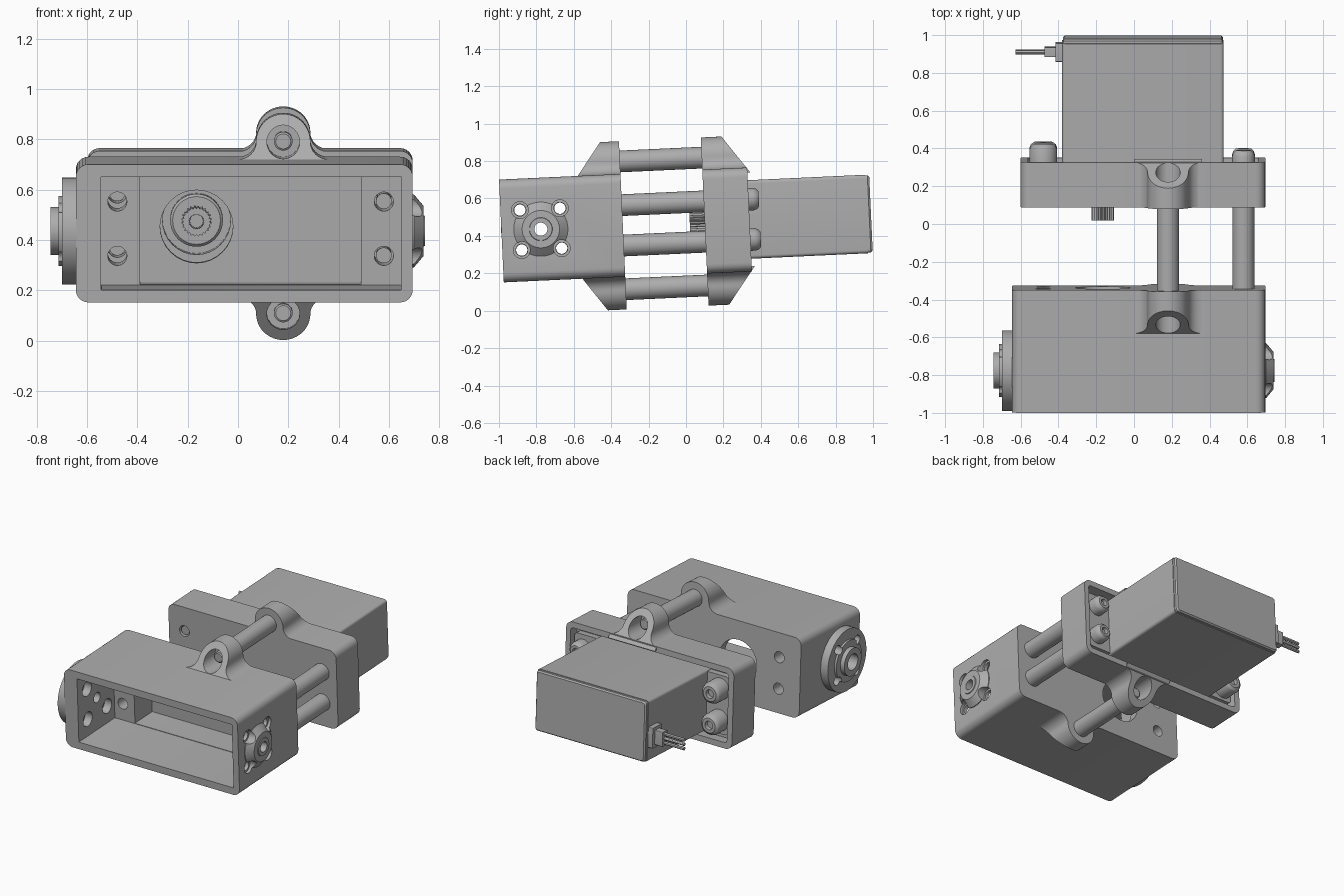
import bpy
import bmesh
from math import sin, cos, pi, radians
from mathutils import Matrix

if "Cube" in bpy.data.objects:
    bpy.data.objects.remove(bpy.data.objects["Cube"], do_unlink=True)

GREY = (0.42, 0.42, 0.42, 1)
grey = bpy.data.materials.new("plain_grey")
grey.use_nodes = True
grey.diffuse_color = GREY
grey.node_tree.nodes["Principled BSDF"].inputs["Base Color"].default_value = GREY

# The whole assembly leans slightly about x
TILT = Matrix.Translation((0, 0, 0.472)) @ Matrix.Rotation(radians(2.66), 4, "X")
parts = []


def loft(name, rings, axis="Y", keep=True):
    """Skin rings of (depth, a, b) points running along an axis."""
    bm = bmesh.new()
    loops = []
    for ring in rings:
        loops.append([bm.verts.new((a, t, b) if axis == "Y" else (t, a, b)) for t, a, b in ring])
    n = len(loops[0])
    for low, high in zip(loops, loops[1:]):
        for i in range(n):
            j = (i + 1) % n
            bm.faces.new((low[i], low[j], high[j], high[i]))
    bm.faces.new(loops[0])
    bm.faces.new(loops[-1])
    bmesh.ops.recalc_face_normals(bm, faces=bm.faces)
    mesh = bpy.data.meshes.new(name)
    bm.to_mesh(mesh)
    bm.free()
    mesh.materials.append(grey)
    obj = bpy.data.objects.new(name, mesh)
    bpy.context.collection.objects.link(obj)
    if keep:
        parts.append(obj)
    return obj


def lathe(name, a, b, profile, axis="Y", sides=40, keep=True):
    """Round part from (depth, radius) pairs."""
    rings = [[(t, a + r * cos(2 * pi * i / sides), b + r * sin(2 * pi * i / sides))
              for i in range(sides)] for t, r in profile]
    return loft(name, rings, axis, keep)


def rounded(t, a0, a1, b0, b1, r, steps=6):
    """Rounded rectangle ring at depth t."""
    ring = []
    for q, (a, b) in enumerate(((a1 - r, b1 - r), (a0 + r, b1 - r), (a0 + r, b0 + r), (a1 - r, b0 + r))):
        for k in range(steps + 1):
            ang = pi / 2 * (q + k / steps)
            ring.append((t, a + r * cos(ang), b + r * sin(ang)))
    return ring


def block(name, t0, t1, a0, a1, b0, b1, r=0.003, axis="Y", keep=True):
    return loft(name, [rounded(t, a0, a1, b0, b1, r) for t in (t0, t1)], axis, keep)


def hole(a, b, t0, t1, r, axis="Y"):
    return lathe("cutter", a, b, [(t0, r), (t1, r)], axis, 32, False)


def carve(obj, cutters):
    """Subtract cutters, bake the result and discard them."""
    for cutter in cutters:
        mod = obj.modifiers.new("cut", "BOOLEAN")
        mod.operation = "DIFFERENCE"
        mod.solver = "EXACT"
        mod.object = cutter
    bpy.context.view_layer.update()
    graph = bpy.context.evaluated_depsgraph_get()
    baked = bpy.data.meshes.new_from_object(obj.evaluated_get(graph))
    obj.modifiers.clear()
    obj.data = baked
    for cutter in cutters:
        bpy.data.objects.remove(cutter, do_unlink=True)


LUG_X, LUG_W, BOLT_W = 0.18, 0.342, 0.108
BOLT_XS = (-0.48, 0.58)
HORN_X = -0.165
PIVOT_V, PIVOT_HOLE = -0.777, 0.107
BOX_BACK, PLATE_FRONT = -0.338, 0.10
pivot_holes = [(PIVOT_V + i * PIVOT_HOLE, j * PIVOT_HOLE) for i in (-1, 1) for j in (-1, 1)]
bolt_spots = [(x, s * BOLT_W) for x in BOLT_XS for s in (-1, 1)]

# Hollow front housing with end bosses, rear window and side holes
housing = loft("front_housing", [rounded(t, -0.645, 0.695, -0.275, 0.275, 0.05)
                                 for t in (-0.988, BOX_BACK)])
cuts = [block("cutter", -1.1, -0.59, -0.545, 0.65, -0.225, 0.225, keep=False),
        block("cutter", -0.7, -0.40, -0.39, 0.49, -0.222, 0.222, keep=False),
        hole(HORN_X, 0, -0.5, -0.2, 0.145),
        hole(PIVOT_V, 0, -0.8, 0.8, 0.035, "X")]
cuts += [hole(x, w, -0.7, -0.2, 0.038) for x, w in bolt_spots]
for v, w in pivot_holes:
    cuts += [hole(v, w, -0.8, 0.8, 0.032, "X"), hole(v, w, -0.60, -0.5, 0.05, "X"),
             hole(v, w, 0.675, 0.8, 0.045, "X")]
carve(housing, cuts)

# Round flange with stepped hub on the right end
flange = lathe("pivot_flange", PIVOT_V, 0,
               [(-0.64, 0.213), (-0.70, 0.213), (-0.70, 0.14), (-0.715, 0.14),
                (-0.715, 0.095), (-0.745, 0.095)], "X", 56)
carve(flange, [hole(PIVOT_V, 0, -0.8, -0.6, 0.055, "X")]
      + [hole(v, w, -0.8, -0.6, 0.03, "X") for v, w in pivot_holes])

# Notched conical boss on the left end
boss = lathe("pivot_boss", PIVOT_V, 0,
             [(0.69, 0.145), (0.70, 0.145), (0.738, 0.10), (0.738, 0.062), (0.743, 0.06)], "X", 48)
carve(boss, [hole(PIVOT_V, 0, 0.6, 0.8, 0.035, "X")]
      + [hole(v, w, 0.6, 0.8, 0.045, "X") for v, w in pivot_holes])

# Rear mounting plate with a recess for the motor flange
plate = loft("rear_plate", [rounded(t, -0.60, 0.695, -0.278, 0.278, 0.05)
                            for t in (PLATE_FRONT, 0.34)])
carve(plate, [block("cutter", 0.27, 0.5, -0.56, 0.66, -0.238, 0.238, 0.02, keep=False),
              hole(HORN_X, 0, 0, 0.22, 0.135)]
      + [hole(x, w, 0, 0.25, 0.038) for x, w in bolt_spots if x < 0])


# Flared lugs with slanted, counterbored outer faces
def lug_outline():
    side = [(0.18, 0.25)]
    for k in range(9):
        ang = pi / 2 * k / 8
        side.append((0.18 - 0.072 * sin(ang), LUG_W - 0.067 * cos(ang)))
    arc = [(0.108 * cos(pi * k / 24), LUG_W + 0.108 * sin(pi * k / 24)) for k in range(1, 24)]
    return side + arc + [(-x, w) for x, w in reversed(side)]


for owner, flat, base, floor, out in (("front", BOX_BACK, -0.567, -0.40, -1),
                                      ("rear", PLATE_FRONT, 0.338, 0.16, 1)):
    for place, s in (("upper", 1), ("lower", -1)):
        outline = lug_outline()
        rings = [[(flat, LUG_X + x, s * w) for x, w in outline],
                 [(base - out * 0.73 * (w - 0.275), LUG_X + x, s * w) for x, w in outline]]
        lug = loft(f"{owner}_{place}_lug", rings)
        carve(lug, [hole(LUG_X, s * LUG_W, floor, floor + out * 0.4, 0.065)])
        lathe(f"{owner}_{place}_lug_stud", LUG_X, s * LUG_W,
              [(floor - out * 0.02, 0.037), (floor + out * 0.055, 0.037), (floor + out * 0.06, 0.03)])

# Four spacer rods and the studs in the housing bosses
for s, place in ((1, "upper"), (-1, "lower")):
    for x, w, spot in ((LUG_X, LUG_W, "lug"), (BOLT_XS[1], BOLT_W, "side")):
        lathe(f"{place}_{spot}_rod", x, s * w, [(BOX_BACK - 0.01, 0.058), (PLATE_FRONT + 0.01, 0.058)])
    lathe(f"{place}_side_stud", BOLT_XS[1], s * BOLT_W, [(-0.55, 0.031), (BOX_BACK, 0.031)])

# Motor body, flange, collar and splined shaft
body = [rounded(t, -0.38 + d, 0.475 - d, -0.21 + d, 0.21 - d, 0.018)
        for t, d in ((0.20, 0), (0.965, 0), (0.965, 0.004), (0.98, 0.004), (0.99, 0.012))]
loft("motor_body", body)
block("motor_flange", 0.26, 0.315, -0.545, 0.645, -0.20, 0.20, 0.02)
lathe("shaft_collar", HORN_X, 0, [(0.21, 0.105), (0.13, 0.105), (0.12, 0.095)])
TEETH = 24
spline = []
for t, scale in ((0.19, 1), (0.02, 1), (0.02, 0.5), (0.06, 0.48)):
    spline.append([(t, HORN_X + scale * r * cos(ang), scale * r * sin(ang))
                   for i in range(TEETH * 2)
                   for r, ang in [(0.06 if i % 2 else 0.052, pi * i / TEETH)]])
loft("splined_shaft", spline)

# Domed socket-head screws holding the motor flange
for x, w in bolt_spots:
    r, tip = (0.073, 0.43) if x < 0 else (0.06, 0.395)
    side = "right" if x < 0 else "left"
    level = "upper" if w > 0 else "lower"
    lathe(f"{side}_{level}_screw", x, w,
          [(0.11, 0.031), (0.31, 0.031), (0.31, r), (tip - 0.03, r), (tip - 0.012, 0.9 * r),
           (tip, 0.68 * r), (tip, 0.4 * r), (tip - 0.025, 0.36 * r)])

# Cable outlet and three wires
CABLE_V, CABLE_W = 0.91, -0.04
for name, x0, x1, dv, dw in (("cable_grommet", -0.37, -0.415, 0.05, 0.07),
                             ("cable_neck", -0.41, -0.475, 0.026, 0.05)):
    block(name, x0, x1, CABLE_V - dv, CABLE_V + dv, CABLE_W - dw, CABLE_W + dw, 0.005, "X")
for i in (-1, 0, 1):
    lathe(f"wire_{i + 2}", CABLE_V, CABLE_W + i * 0.03, [(-0.46, 0.011), (-0.627, 0.011)], "X", 12)

# Lean every part and smooth the round surfaces
bpy.ops.object.select_all(action="DESELECT")
for obj in parts:
    obj.data.transform(TILT)
    obj.select_set(True)
bpy.context.view_layer.objects.active = parts[0]
bpy.ops.object.shade_smooth_by_angle(angle=radians(30))
